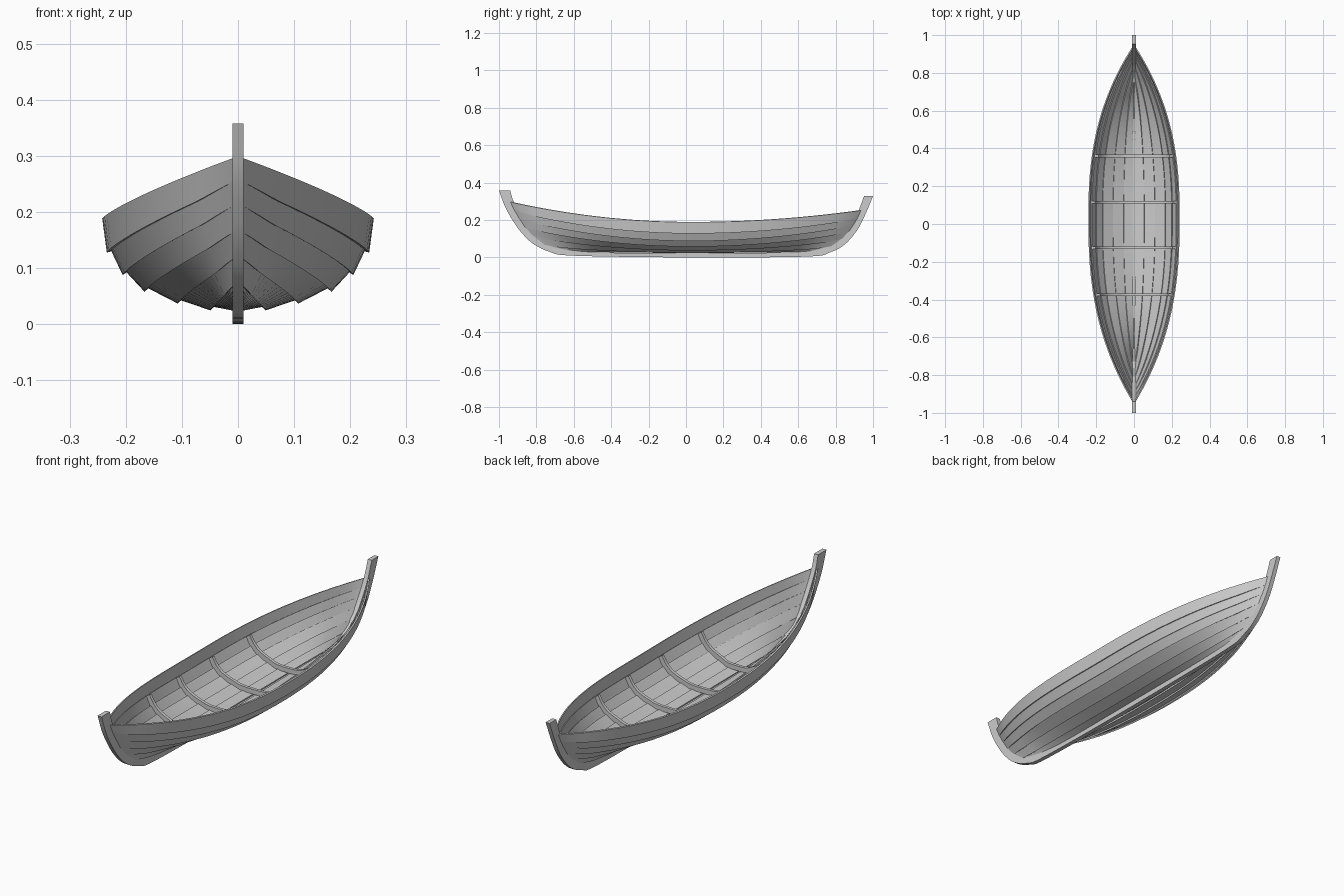
import bpy, bmesh, math
from mathutils import Vector

if "Cube" in bpy.data.objects:
    bpy.data.objects.remove(bpy.data.objects["Cube"])

YC = 0.03          # station of greatest beam
TH = 0.007         # plank thickness
LAP = 0.008        # plank overlap
STEPS = 48

# strake edges from keel to sheer: midship (x, z), front end (y, z), back end (y, z)
MID = [(0.008, 0.024), (0.055, 0.033), (0.112, 0.046), (0.168, 0.068),
       (0.204, 0.098), (0.229, 0.137), (0.242, 0.188)]
FRONT = [(-0.68, 0.033), (-0.775, 0.07), (-0.83, 0.118), (-0.87, 0.165),
         (-0.90, 0.212), (-0.925, 0.255), (-0.945, 0.297)]
BACK = [(0.71, 0.031), (0.795, 0.062), (0.845, 0.102), (0.88, 0.142),
        (0.905, 0.18), (0.925, 0.215), (0.942, 0.252)]


def edge_point(k, t):
    end = FRONT[k] if t < 0 else BACK[k]
    a = abs(t)
    x = 0.006 + (MID[k][0] - 0.006) * (1 - a ** 2.5)
    return Vector((x, YC + a * (end[0] - YC), MID[k][1] + (end[1] - MID[k][1]) * a ** 2))


def spline(pts, n=5):
    """Catmull-Rom through 2D points."""
    p = [Vector(q) for q in pts]
    p = [2 * p[0] - p[1]] + p + [2 * p[-1] - p[-2]]
    out = []
    for i in range(1, len(p) - 2):
        a, b, c, d = p[i - 1:i + 3]
        for j in range(n):
            u = j / n
            out.append(0.5 * (2 * b + (c - a) * u + (2 * a - 5 * b + 4 * c - d) * u * u
                              + (3 * b - a - 3 * c + d) * u ** 3))
    return out + [p[-2]]


def loft(name, rings, mirror=False):
    """Skin equal closed rings and cap the ends."""
    bm = bmesh.new()
    vr = [[bm.verts.new(v) for v in r] for r in rings]
    n = len(vr[0])
    for a, b in zip(vr, vr[1:]):
        for i in range(n):
            bm.faces.new((a[i], a[(i + 1) % n], b[(i + 1) % n], b[i]))
    bm.faces.new(vr[0][::-1])
    bm.faces.new(vr[-1])
    bmesh.ops.recalc_face_normals(bm, faces=bm.faces)
    me = bpy.data.meshes.new(name)
    bm.to_mesh(me)
    bm.free()
    for f in me.polygons:
        f.use_smooth = True
    me.set_sharp_from_angle(angle=math.radians(30))
    ob = bpy.data.objects.new(name, me)
    bpy.context.collection.objects.link(ob)
    if mirror:
        ob.modifiers.new("mirror", 'MIRROR').use_mirror_merge = False
    return ob


# overlapping planks, mirrored to both sides
for k in range(6):
    rings = []
    for i in range(STEPS + 1):
        t = -math.cos(math.pi * i / STEPS)
        lo, hi = edge_point(k, t), edge_point(k + 1, t)
        t0, t1 = max(-1, t - 0.02), min(1, t + 0.02)
        along = (edge_point(k, t1) + edge_point(k + 1, t1)
                 - edge_point(k, t0) - edge_point(k + 1, t0))
        d = (hi - lo).normalized()
        n = along.cross(d).normalized()
        fade = min(1, (1 - abs(t)) / 0.12) if k else 0
        low = lo + (n * TH - d * LAP) * fade
        rings.append([low, hi, hi - n * TH, low - n * TH])
    loft(f"plank_{k + 1}", rings, mirror=True)

# keel and both stems in one side profile
outer = spline([(-1, 0.358), (-0.968, 0.272), (-0.928, 0.2), (-0.882, 0.135),
                (-0.82, 0.075), (-0.73, 0.03), (-0.6, 0.009), (0, 0.0), (0.64, 0.004),
                (0.77, 0.027), (0.85, 0.07), (0.915, 0.145), (0.957, 0.225), (1, 0.328)])
inner = spline([(0.952, 0.328), (0.922, 0.25), (0.882, 0.18), (0.83, 0.11),
                (0.75, 0.058), (0.58, 0.028), (0, 0.024), (-0.5, 0.028),
                (-0.7, 0.06), (-0.80, 0.11), (-0.868, 0.2), (-0.92, 0.295), (-0.94, 0.358)])
side = [(p.x, max(p.y, 0)) for p in outer + inner]
loft("keel_and_stems", [[(x, y, z) for y, z in side] for x in (-0.01, 0.01)])

# curved ribs lying on the planking
for i, y in enumerate((-0.375, -0.125, 0.115, 0.36)):
    half = []
    for k in range(1, 6):
        end = FRONT[k][0] if y < YC else BACK[k][0]
        t = abs((y - YC) / (end - YC)) * (-1 if y < YC else 1)
        p = edge_point(k, t)
        half.append(Vector((p.x, p.z)))
    curve = spline([(-p.x, p.y) for p in half[::-1]] + half, 4)
    out_side, in_side = [], []
    for j, p in enumerate(curve):
        d = (curve[min(j + 1, len(curve) - 1)] - curve[max(j - 1, 0)]).normalized()
        n = Vector((-d.y, d.x))
        out_side.append(p + n * 0.004)
        in_side.append(p + n * 0.026)
    ring = out_side + in_side[::-1]
    loft(f"rib_{i + 1}", [[(p.x, y + s, p.y) for p in ring] for s in (-0.007, 0.007)])
